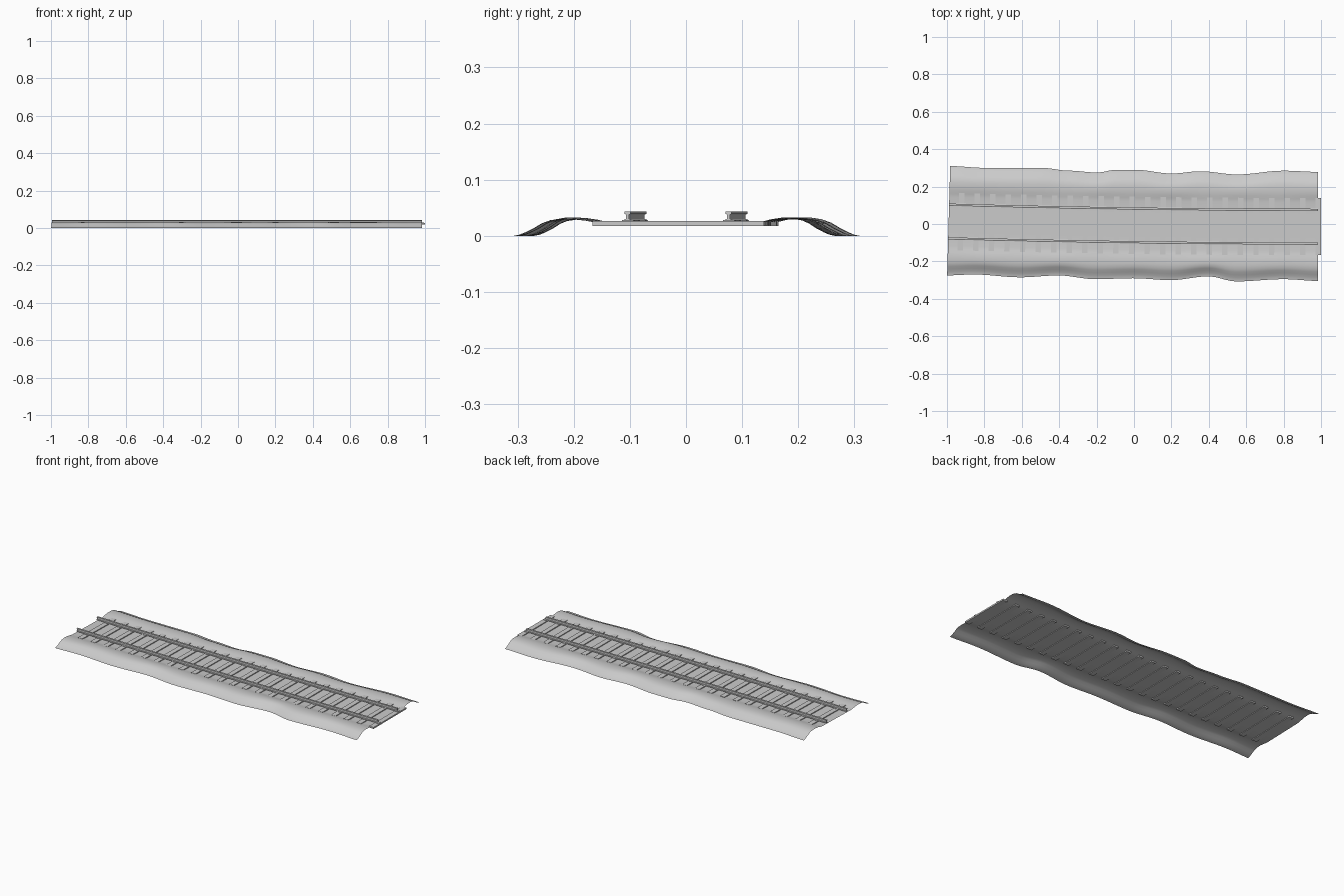
import bpy, bmesh, math
from mathutils import Matrix

if "Cube" in bpy.data.objects:
    bpy.data.objects.remove(bpy.data.objects["Cube"])

grey = bpy.data.materials.new("plain_grey")
grey.use_nodes = True
COLOUR = (0.6, 0.6, 0.6, 1)
grey.diffuse_color = COLOUR
grey.node_tree.nodes["Principled BSDF"].inputs["Base Color"].default_value = COLOUR

X0, X1 = -0.991, 0.985


def bend(x):
    """Sideways offset and slope of the gently curving centre line."""
    t = (1 - x) / 2
    return -0.014 + 0.028 * t * t, -0.028 * t


def place(x, off, z):
    """Point at a sideways distance from the centre line."""
    c, s = bend(x)
    return (x - s * off, c + off, z)


def finish(bm, name, smooth=False):
    me = bpy.data.meshes.new(name)
    bm.to_mesh(me)
    bm.free()
    me.materials.append(grey)
    ob = bpy.data.objects.new(name, me)
    bpy.context.collection.objects.link(ob)
    if smooth:
        me.shade_smooth()
    return ob


def ease(points, x):
    """Smooth interpolation through (x, value) points."""
    for (xa, a), (xb, b) in zip(points, points[1:]):
        if x <= xb:
            t = max(0, (x - xa) / (xb - xa))
            return a + (b - a) * (1 - math.cos(math.pi * t)) / 2
    return points[-1][1]


# Ballast bed: raised shoulders and wavy outer edges
BACK = [(-1, .31), (-.8, .30), (-.5, .30), (-.35, .285), (-.2, .275), (-.1, .29), (0, .29),
        (.2, .27), (.35, .282), (.55, .265), (.8, .285), (1, .278)]
FRONT = [(-1, -.275), (-.85, -.27), (-.6, -.285), (-.4, -.275), (-.2, -.295), (0, -.29),
         (.2, -.30), (.4, -.28), (.55, -.307), (.8, -.295), (1, -.305)]
SECTION = [(.06, .021), (.13, .021), (.148, .024), (.165, .028), (.185, .0305), (.21, .031),
           (.23, .028), (.245, .0225), (.26, .0135), (.275, .006), (.285, .002), (.295, 0)]
STEPS = 72
bm = bmesh.new()
rows = []
for i in range(STEPS + 1):
    x = X0 + (X1 - X0) * i / STEPS
    c = bend(x)[0]
    row = []
    for side, edge in ((-1, FRONT), (1, BACK)):
        half = abs(ease(edge, x) - c)
        pts = []
        for d, z in SECTION:
            k = min(1, max(0, (d - .15) / .10))
            off = d * (1 + k * (half / .295 - 1))
            wave = 0.0012 * math.sin(7 * x + side) + 0.0008 * math.sin(17 * x - 2 * side)
            z += wave * math.sin(math.pi * min(1, max(0, (d - .13) / .155)))
            pts.append(bm.verts.new(place(x, side * off, z)))
        row += pts[::-1] if side < 0 else pts
    rows.append(row)
for a, b in zip(rows, rows[1:]):
    for j in range(len(a) - 1):
        bm.faces.new((a[j], b[j], b[j + 1], a[j + 1]))
finish(bm, "ballast_bed", True)


def sweep(name, centre, profile, steps=24):
    """Sweep a closed cross-section along the track."""
    bm = bmesh.new()
    rings = []
    for i in range(steps + 1):
        x = X0 + (X1 - X0) * i / steps
        rings.append([bm.verts.new(place(x, centre + y, z)) for y, z in profile])
    n = len(profile)
    for a, b in zip(rings, rings[1:]):
        for j in range(n):
            bm.faces.new((a[j], b[j], b[(j + 1) % n], a[(j + 1) % n]))
    bm.faces.new(rings[0])
    bm.faces.new(rings[-1][::-1])
    bmesh.ops.recalc_face_normals(bm, faces=bm.faces)
    finish(bm, name)


# Rails: foot, narrow web and wider head
HALF = [(.007, .026), (.007, .0285), (.0025, .030), (.0025, .0375), (.0055, .039), (.0055, .043)]
RAIL = HALF + [(-y, z) for y, z in reversed(HALF)]
for name, side in (("left_rail", 1), ("right_rail", -1)):
    sweep(name, side * .09, RAIL)


def add_box(bm, x, off, size, z0, z1):
    """Box turned to follow the track."""
    px, py, pz = place(x, off, (z0 + z1) / 2)
    m = (Matrix.Translation((px, py, pz)) @ Matrix.Rotation(math.atan(bend(x)[1]), 4, 'Z')
         @ Matrix.Diagonal((size[0], size[1], z1 - z0, 1)))
    bmesh.ops.create_cube(bm, size=1, matrix=m)


# Sleepers, the last one overhanging the end, with rail plates on top
COUNT = 24
sleepers, plates = bmesh.new(), bmesh.new()
for i in range(COUNT):
    x = -0.925 + 1.91 * i / (COUNT - 1)
    add_box(sleepers, x, 0, (.029, .306), .0175, .026)
    for side in (1, -1):
        add_box(plates, x, side * .09, (.018, .021), .0255, .0285)
finish(sleepers, "sleepers")
finish(plates, "rail_plates")
